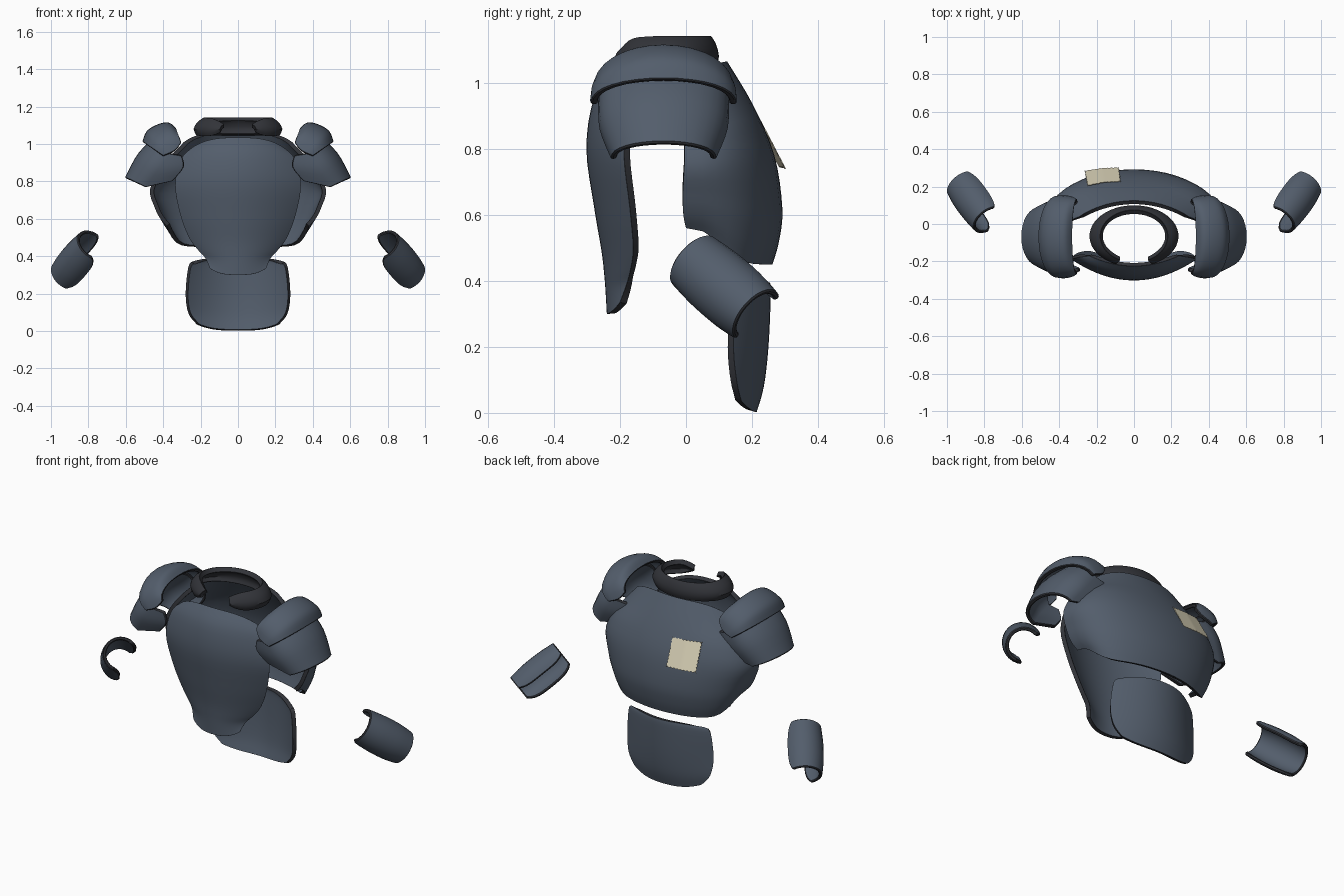
import bpy, bmesh, math
from mathutils import Vector

if "Cube" in bpy.data.objects:
    bpy.data.objects.remove(bpy.data.objects["Cube"])


def material(name, rgb):
    m = bpy.data.materials.new(name)
    m.diffuse_color = (*rgb, 1)
    m.use_nodes = True
    m.node_tree.nodes["Principled BSDF"].inputs["Base Color"].default_value = m.diffuse_color
    return m


STEEL = material("slate_blue", (0.086, 0.110, 0.148))
DARK = material("charcoal", (0.032, 0.034, 0.041))
PAPER = material("parchment", (0.66, 0.61, 0.45))


def smooth_rows(rows, n):
    """Catmull-Rom interpolation of parameter rows, n steps per span."""
    out = []
    for i in range(len(rows) - 1):
        p0, p1 = rows[max(i - 1, 0)], rows[i]
        p2, p3 = rows[i + 1], rows[min(i + 2, len(rows) - 1)]
        for k in range(n):
            t = k / n
            out.append([0.5 * (2 * b + (c - a) * t + (2 * a - 5 * b + 4 * c - d) * t * t
                               + (3 * b - a - 3 * c + d) * t ** 3)
                        for a, b, c, d in zip(p0, p1, p2, p3)])
    out.append(list(rows[-1]))
    return out


def shell(name, grid, mat, rim=None, thick=0.022, bevel=0.005):
    """Turn a grid of points into a thick plate whose outside is the grid."""
    bm = bmesh.new()
    vs = [[bm.verts.new(p) for p in row] for row in grid]
    for a, b in zip(vs, vs[1:]):
        for i in range(len(a) - 1):
            bm.faces.new((a[i], a[i + 1], b[i + 1], b[i]))
    bm.normal_update()
    mid = sum((v.co for v in bm.verts), Vector()) / len(bm.verts)
    if sum(f.normal.dot(f.calc_center_median() - mid) * f.calc_area() for f in bm.faces) < 0:
        bmesh.ops.reverse_faces(bm, faces=bm.faces[:])
    mesh = bpy.data.meshes.new(name)
    bm.to_mesh(mesh)
    bm.free()
    mesh.materials.append(mat)
    mesh.materials.append(rim or mat)
    ob = bpy.data.objects.new(name, mesh)
    bpy.context.collection.objects.link(ob)
    sol = ob.modifiers.new("thickness", 'SOLIDIFY')
    sol.thickness, sol.offset = thick, -1
    sol.material_offset_rim = 1
    if bevel:
        bev = ob.modifiers.new("rim", 'BEVEL')
        bev.width, bev.segments, bev.material = bevel, 1, 1
        bev.limit_method, bev.angle_limit = 'ANGLE', math.radians(50)
    bpy.ops.object.select_all(action='DESELECT')
    ob.select_set(True)
    bpy.context.view_layer.objects.active = ob
    bpy.ops.object.convert(target='MESH')
    bpy.ops.object.shade_smooth_by_angle(angle=math.radians(35))
    return ob


def torso_plate(name, rows, q_ends=(1, 1), zpow_ends=(3, 3), n=24):
    """Rows: z at centre, z at edge, half width, y at centre, y at edge.
    q sets how boxy the section is, zpow how late the edge bends; top to bottom."""
    grid = []
    levels = smooth_rows(rows, 4)
    for j, (zc, ze, hw, yc, ye) in enumerate(levels):
        t = j / (len(levels) - 1)
        q = q_ends[0] + (q_ends[1] - q_ends[0]) * min(1, 4 * t)
        zpow = zpow_ends[0] + (zpow_ends[1] - zpow_ends[0]) * t
        line = []
        for i in range(n + 1):
            s = math.sin(math.pi * (i / n - 0.5))
            f = 1 - max(0.0, 1 - s * s) ** q
            line.append((hw * s, yc + (ye - yc) * f, zc + (ze - zc) * abs(s) ** zpow))
        grid.append(line)
    return shell(name, grid, STEEL, DARK)


# Torso plates
torso_plate("chest_plate", [
    (1.035, 0.985, 0.24, -0.225, -0.17), (0.95, 0.92, 0.305, -0.28, -0.18),
    (0.80, 0.78, 0.336, -0.302, -0.188), (0.62, 0.62, 0.308, -0.278, -0.17),
    (0.49, 0.50, 0.262, -0.256, -0.16), (0.42, 0.435, 0.215, -0.248, -0.168),
    (0.37, 0.39, 0.175, -0.244, -0.18), (0.30, 0.335, 0.15, -0.24, -0.2)])
torso_plate("back_plate", [
    (1.065, 1.01, 0.29, 0.125, 0.04), (0.93, 0.89, 0.40, 0.205, 0.0),
    (0.78, 0.76, 0.47, 0.268, -0.005), (0.62, 0.66, 0.445, 0.292, -0.01),
    (0.52, 0.60, 0.415, 0.282, -0.008), (0.45, 0.56, 0.38, 0.262, 0.0)],
    (0.9, 0.4), (4, 11))
torso_plate("lower_back_plate", [
    (0.395, 0.375, 0.235, 0.255, 0.165), (0.355, 0.345, 0.265, 0.257, 0.152),
    (0.20, 0.20, 0.28, 0.25, 0.144), (0.08, 0.095, 0.265, 0.236, 0.154),
    (0.002, 0.035, 0.22, 0.214, 0.168)])

# Neck guard, open at the front, with rounded ends
collar = []
for z, rx, ry in smooth_rows([(1.045, 0.222, 0.155), (1.08, 0.238, 0.165),
                              (1.12, 0.215, 0.155), (1.143, 0.18, 0.14)], 2):
    line = []
    for i in range(41):
        a = math.radians(24 + 312 * i / 40)
        front = max(0, math.cos(a))
        end = max(0, 1 - min(i, 40 - i) / 4)
        zz = z - 0.012 * front ** 2
        zz = zz + (1.085 - zz) * 0.55 * end ** 2
        line.append((rx * math.sin(a), -0.065 - ry * math.cos(a), zz))
    collar.append(line)
shell("neck_guard", collar, DARK, DARK, 0.028, 0.004)


def shoulder_plate(name, rows, side, n=16):
    """Rows: apex x z, end x z, half depth, then optional inward flap x z depth."""
    yc, grid = -0.068, []
    for ax, az, ex, ez, w, *flap in smooth_rows(rows, 4):
        line = []
        for i in range(n + 1):
            t = math.pi * (i / n - 0.5)
            c = max(0.0, math.cos(t)) ** 0.85
            line.append((side * (ex + (ax - ex) * c), yc + w * math.sin(t), ez + (az - ez) * c))
        if flap:
            fx, fz, fw = flap
            line = [(side * fx, yc - fw, fz)] + line + [(side * fx, yc + fw, fz)]
        grid.append(line)
    return shell(name, grid, STEEL, DARK, 0.02)


CAP = [(0.328, 1.08, 0.302, 1.01, 0.20), (0.37, 1.115, 0.325, 0.975, 0.213),
       (0.43, 1.105, 0.35, 0.957, 0.22), (0.487, 1.07, 0.378, 0.945, 0.223),
       (0.512, 1.012, 0.40, 0.935, 0.22)]
UPPER_ARM = [(0.42, 1.06, 0.36, 0.95, 0.198, 0.30, 0.94, 0.19),
             (0.53, 0.955, 0.43, 0.86, 0.194, 0.29, 0.875, 0.182),
             (0.605, 0.82, 0.495, 0.768, 0.158, 0.35, 0.80, 0.158)]


def forearm_guard(name, side):
    """Tapered half tube with rounded corners, open towards the body."""
    a, b = Vector((0.775, 0.02, 0.462)), Vector((0.92, 0.215, 0.294))
    axis = (b - a).normalized()
    out = Vector((0.84, -0.42, 0.32))
    out = (out - axis * out.dot(axis)).normalized()
    down = axis.cross(out)
    grid = []
    for t, r in smooth_rows([(0, 0.095), (0.35, 0.104), (0.7, 0.104), (1, 0.094)], 4):
        e = abs(2 * t - 1) ** 5
        lo, hi = -128 + 15 * e, 108 - 24 * e
        line = []
        for i in range(19):
            ang = math.radians(lo + (hi - lo) * i / 18)
            p = a.lerp(b, t) + (out * math.cos(ang) + down * math.sin(ang)) * r
            line.append((side * p.x, p.y, p.z))
        grid.append(line)
    return shell(name, grid, STEEL, DARK, 0.018)


# Arm armour on both sides
for label, side in (("right", 1), ("left", -1)):
    shoulder_plate(label + "_shoulder_cap", CAP, side)
    shoulder_plate(label + "_upper_arm_plate", UPPER_ARM, side)
    forearm_guard(label + "_forearm_guard", side)

# Paper note on the back with a serrated border
N = 18
corners = [Vector(p) for p in ((-0.25, 0.205, 0.895), (-0.07, 0.228, 0.885),
                               (-0.265, 0.285, 0.745), (-0.08, 0.303, 0.74))]
note = []
for j in range(N + 1):
    line = []
    for i in range(N + 1):
        u, v = i / N, j / N
        if i in (0, N) and j % 2:
            u += 0.03 if i == 0 else -0.03
        if j in (0, N) and i % 2:
            v += 0.03 if j == 0 else -0.03
        p = corners[0].lerp(corners[1], u).lerp(corners[2].lerp(corners[3], u), v)
        p.y += 0.006 * (1 - abs(2 * u - 1))
        line.append(p)
    note.append(line)
shell("paper_note", note, PAPER, PAPER, 0.003, 0)
